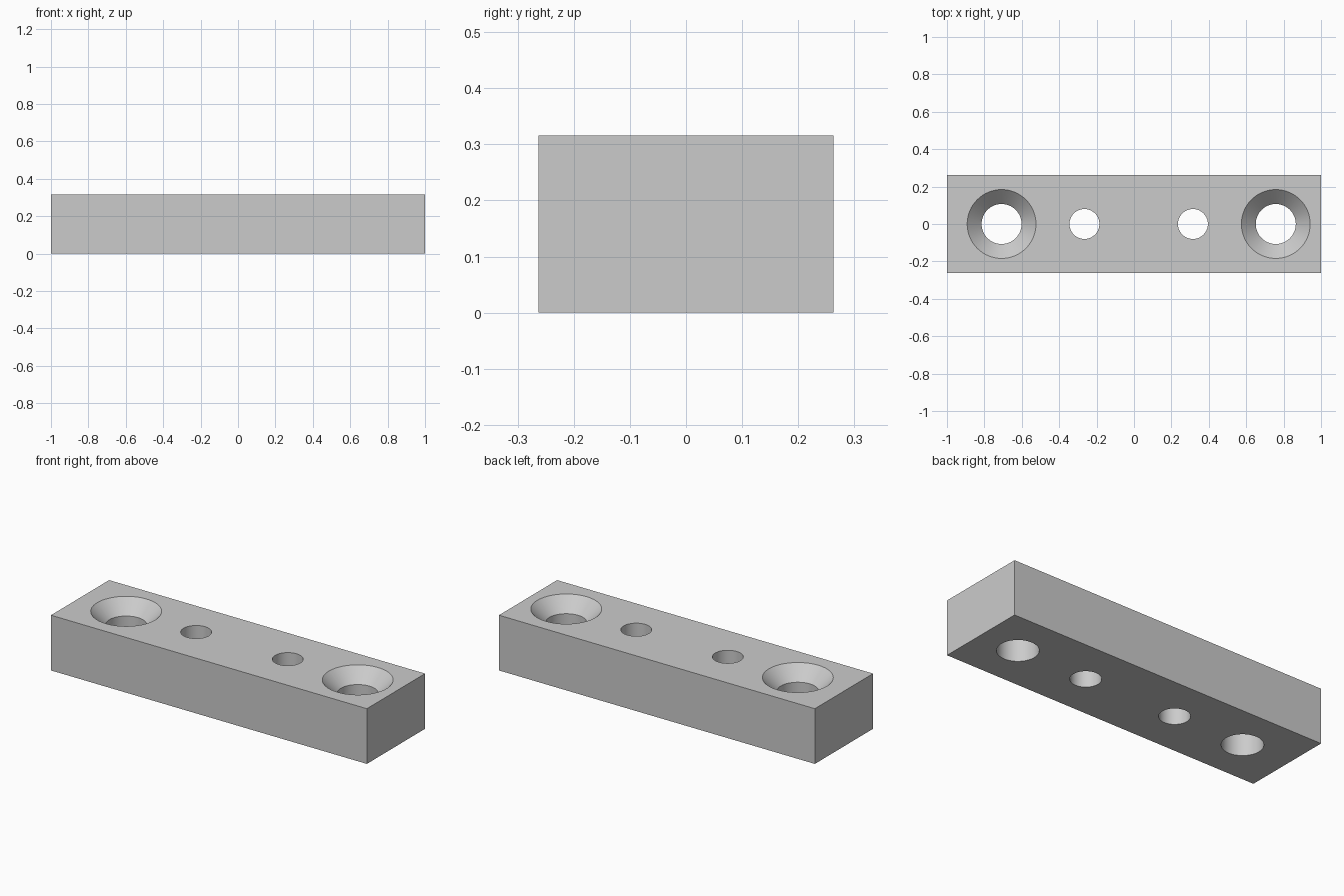
import bpy
import bmesh
import math
from mathutils import Matrix, Vector

LENGTH, WIDTH, HEIGHT = 2.0, 0.526, 0.316
BORE_R, SINK_R, PIN_R = 0.107, 0.184, 0.08
SINK_DEPTH = SINK_R - BORE_R
SEGMENTS = 64

cube = bpy.data.objects.get("Cube")
if cube:
    bpy.data.objects.remove(cube, do_unlink=True)

steel = bpy.data.materials.new("plain_grey")
steel.use_nodes = True
grey = (0.6, 0.6, 0.6, 1)
steel.diffuse_color = grey
steel.node_tree.nodes["Principled BSDF"].inputs["Base Color"].default_value = grey


def make_object(name, bm):
    bmesh.ops.recalc_face_normals(bm, faces=bm.faces)
    mesh = bpy.data.meshes.new(name)
    bm.to_mesh(mesh)
    bm.free()
    mesh.materials.append(steel)
    obj = bpy.data.objects.new(name, mesh)
    bpy.context.collection.objects.link(obj)
    return obj


def add_lathe(bm, x, profile):
    """Closed solid turned about a vertical axis from (radius, z) points."""
    rings = []
    for r, z in profile:
        angles = [math.tau * i / SEGMENTS for i in range(SEGMENTS)]
        rings.append([bm.verts.new((x + r * math.cos(a), r * math.sin(a), z)) for a in angles])
    for low, high in zip(rings, rings[1:]):
        for i in range(SEGMENTS):
            j = (i + 1) % SEGMENTS
            bm.faces.new((low[i], low[j], high[j], high[i]))
    bm.faces.new(rings[0][::-1])
    bm.faces.new(rings[-1])


# Rectangular bar
bm = bmesh.new()
bmesh.ops.create_cube(bm, size=1, matrix=Matrix.Translation(Vector((0, 0, HEIGHT / 2)))
                      @ Matrix.Diagonal((LENGTH, WIDTH, HEIGHT, 1)))
bar = make_object("mounting_bar", bm)

# Countersunk screw holes near the ends, plain pin holes between them
over = 0.05
screw = [(BORE_R, -over), (BORE_R, HEIGHT - SINK_DEPTH), (SINK_R + over, HEIGHT + over)]
pin = [(PIN_R, -over), (PIN_R, HEIGHT + over)]
bm = bmesh.new()
for x, profile in ((-0.708, screw), (-0.265, pin), (0.315, pin), (0.758, screw)):
    add_lathe(bm, x, profile)
cutter = make_object("hole_cutter", bm)
cutter.hide_render = True

# Drill the bar
drill = bar.modifiers.new("holes", 'BOOLEAN')
drill.operation = 'DIFFERENCE'
drill.solver = 'EXACT'
drill.object = cutter
bpy.ops.object.select_all(action='DESELECT')
bar.select_set(True)
bpy.context.view_layer.objects.active = bar
bpy.ops.object.modifier_apply(modifier=drill.name)
bpy.data.objects.remove(cutter, do_unlink=True)
bpy.ops.object.shade_smooth_by_angle(angle=math.radians(30))
